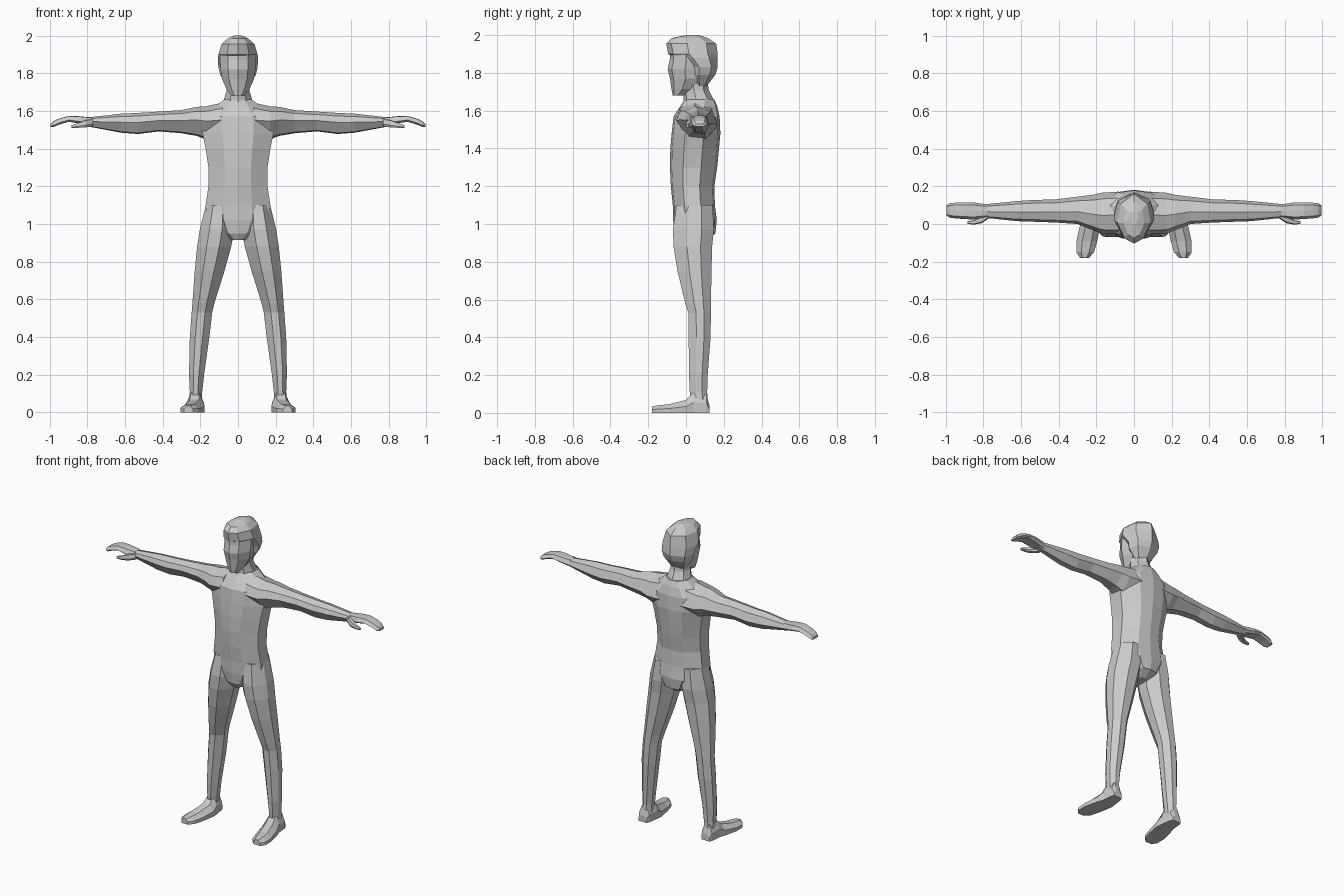
import bpy, bmesh

skin = bpy.data.materials.new("plain grey")
skin.diffuse_color = (0.6, 0.6, 0.6, 1)

# Unit cross-sections, scaled into each section's bounds
TORSO = [(.5, 0), (.72, .04), (1, .28), (1, .66), (.74, .95),
         (.5, 1), (.26, .95), (0, .66), (0, .28), (.28, .04)]
LIMB = [(.35, 0), (.72, 0), (1, .35), (1, .7), (.68, 1), (.3, 1), (0, .7), (0, .35)]
HEAD = [(.5, 0), (.78, .1), (1, .42), (.9, .8), (.5, 1), (.1, .8), (0, .42), (.22, .1)]
ARM = [(0, .55), (.3, .05), (.7, 0), (1, .4), (.85, .85), (.45, 1), (.1, .85)]
SLAB = [(0, .3), (.15, 0), (.85, 0), (1, .3), (.85, .95), (.5, 1), (.15, .95)]
FOOT = [(0, 0), (1, 0), (1, .5), (.72, 1), (.28, 1), (0, .5)]


def loft(name, axis, profile, sections, mirror=False):
    """Skin sections (position, a0, a1, b0, b1) along an axis, flat shaded."""
    bm = bmesh.new()
    rings = []
    for p, a0, a1, b0, b1 in sections:
        ring = []
        for u, v in profile:
            co = [a0 + (a1 - a0) * u, b0 + (b1 - b0) * v]
            co.insert(axis, p)
            ring.append(bm.verts.new(co))
        rings.append(ring)
    n = len(profile)
    for r, s in zip(rings, rings[1:]):
        for i in range(n):
            j = (i + 1) % n
            bm.faces.new((r[i], r[j], s[j], s[i]))
    bm.faces.new(rings[0][::-1])
    bm.faces.new(rings[-1])
    bmesh.ops.recalc_face_normals(bm, faces=bm.faces)
    me = bpy.data.meshes.new(name)
    bm.to_mesh(me)
    bm.free()
    me.materials.append(skin)
    ob = bpy.data.objects.new(name, me)
    bpy.context.collection.objects.link(ob)
    if mirror:
        ob.modifiers.new("other_side", 'MIRROR').use_mirror_merge = False
    return ob


def centred(rows):
    return [(z, -w, w, f, b) for z, w, f, b in rows]


# Torso from crotch to the base of the neck
loft("torso", 2, TORSO, centred([
    (.915, .045, -.04, .10), (.95, .105, -.06, .155), (1.02, .168, -.068, .163),
    (1.10, .172, -.07, .153), (1.2, .157, -.08, .15), (1.3, .157, -.085, .165),
    (1.4, .172, -.083, .175), (1.48, .188, -.076, .182), (1.57, .19, -.066, .178),
    (1.625, .12, -.03, .165), (1.66, .075, -.005, .15)]))

# Neck
loft("neck", 2, HEAD, centred([
    (1.60, .095, -.02, .165), (1.66, .075, -.012, .145),
    (1.71, .06, -.015, .12), (1.79, .058, -.02, .11)]))

# Head: jaw and face, then the wider hair cap
loft("face", 2, HEAD, centred([
    (1.68, .034, -.07, -.01), (1.715, .06, -.077, .06), (1.77, .085, -.085, .11),
    (1.82, .093, -.097, .12), (1.87, .095, -.086, .12), (1.93, .09, -.085, .12)]))
hair = loft("hair", 2, HEAD, centred([
    (1.73, .055, .045, .11), (1.79, .094, .005, .155), (1.83, .104, .0, .168),
    (1.88, .107, -.06, .168), (1.90, .104, -.094, .168), (1.955, .088, -.104, .16),
    (1.985, .055, -.075, .115), (2.0, .022, 0, .07)]))

# Arms from inside the shoulder to the wrist
loft("arm", 0, ARM, [
    (.08, -.055, .172, 1.44, 1.645), (.17, -.052, .166, 1.45, 1.625),
    (.22, -.032, .155, 1.468, 1.622), (.30, 0, .145, 1.482, 1.605),
    (.42, .008, .130, 1.492, 1.597), (.53, .012, .128, 1.478, 1.590),
    (.62, .015, .122, 1.485, 1.586), (.78, .032, .106, 1.515, 1.568),
    (.82, .032, .106, 1.525, 1.566)], mirror=True)

# Flat mitten hands bending down at the fingertips
loft("hand", 0, SLAB, [
    (.78, .034, .104, 1.522, 1.566), (.85, .024, .114, 1.535, 1.573),
    (.90, .026, .114, 1.543, 1.574), (.95, .03, .113, 1.528, 1.560),
    (.98, .034, .11, 1.515, 1.546), (.995, .045, .10, 1.515, 1.530)], mirror=True)
loft("thumb", 0, SLAB, [
    (.77, .03, .07, 1.52, 1.558), (.81, .004, .045, 1.513, 1.552),
    (.85, -.003, .02, 1.511, 1.536), (.885, .0, .015, 1.511, 1.524)], mirror=True)

# Legs from inside the hip to the ankle
loft("leg", 2, LIMB, [
    (.03, .192, .262, .03, .118), (.11, .19, .256, .02, .112),
    (.2, .18, .26, .016, .115), (.4, .152, .256, .014, .13),
    (.53, .137, .246, .012, .132), (.58, .125, .242, -.004, .132),
    (.75, .072, .23, -.045, .135), (.88, .036, .217, -.066, .138),
    (.97, .02, .203, -.069, .148), (1.1, .03, .171, -.05, .14)], mirror=True)

# Feet from heel to toe
loft("foot", 1, FOOT, [
    (.124, .20, .258, 0, .04), (.108, .192, .265, 0, .10),
    (.04, .182, .272, 0, .11), (0, .178, .285, 0, .068),
    (-.09, .195, .306, 0, .046), (-.15, .212, .306, 0, .04),
    (-.18, .24, .286, 0, .034)], mirror=True)
